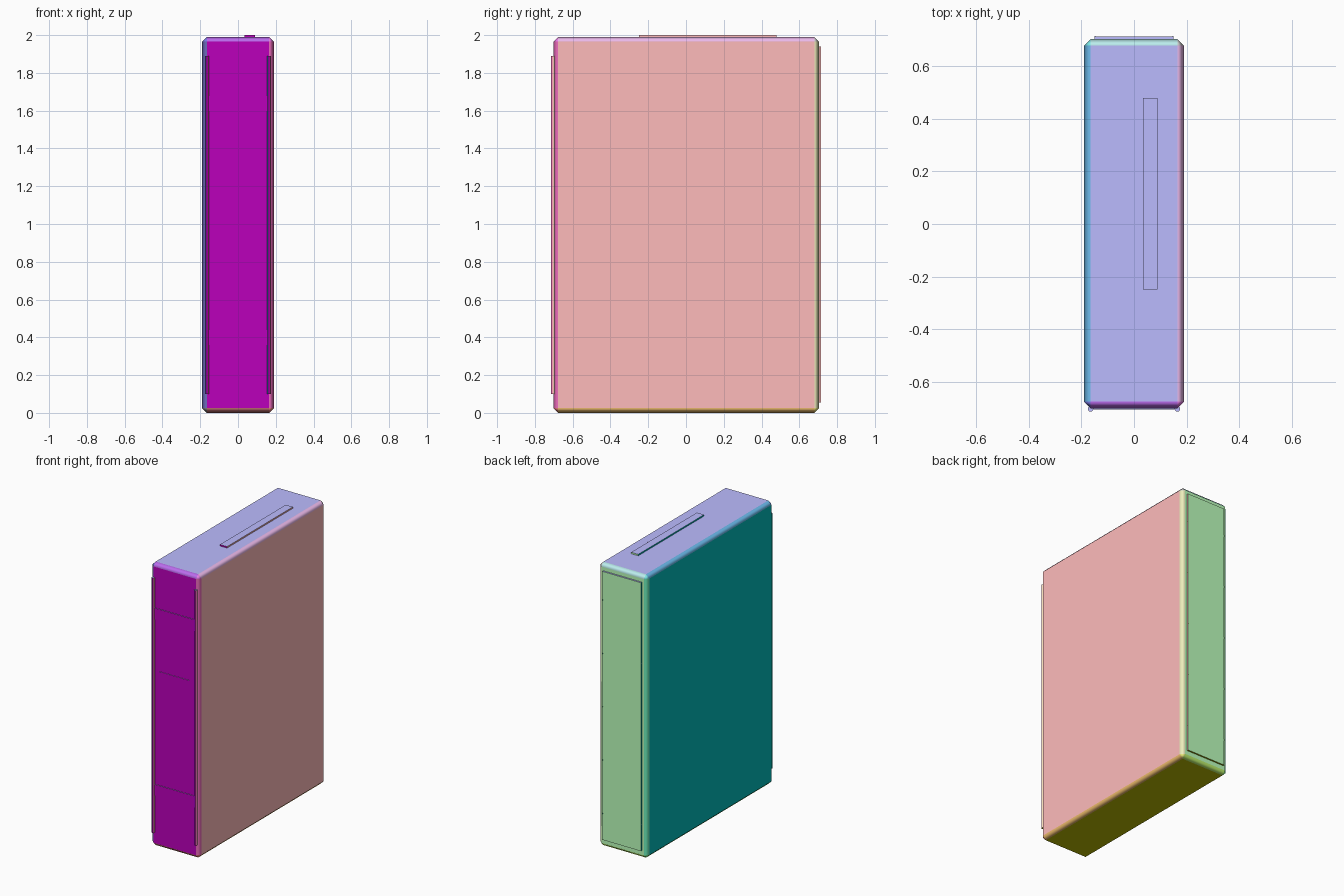
import bpy, bmesh

if "Cube" in bpy.data.objects:
    bpy.data.objects.remove(bpy.data.objects["Cube"])

def tint(n):
    # direction-based colour, shared between faces pointing the same way
    q = [round(c, 1) + 0.0 for c in n]
    name = "tint_%.1f_%.1f_%.1f" % tuple(q)
    m = bpy.data.materials.get(name)
    if not m:
        m = bpy.data.materials.new(name)
        m.diffuse_color = [max(0, min(1, c * 0.5 + 0.5)) for c in q] + [1]
        m.use_nodes = True
        m.node_tree.nodes["Principled BSDF"].inputs["Base Color"].default_value = m.diffuse_color
    return m

def finish(name, bm, smooth=False):
    bmesh.ops.recalc_face_normals(bm, faces=bm.faces)
    me = bpy.data.meshes.new(name)
    for f in bm.faces:
        f.normal_update()
        m = tint(f.normal)
        if m.name not in me.materials:
            me.materials.append(m)
        f.material_index = me.materials.find(m.name)
        f.smooth = smooth
    bm.to_mesh(me)
    bm.free()
    ob = bpy.data.objects.new(name, me)
    bpy.context.collection.objects.link(ob)
    return ob

def box(name, x0, x1, y0, y1, z0, z1, bevel=0):
    bm = bmesh.new()
    bmesh.ops.create_cube(bm, size=1)
    for v in bm.verts:
        v.co = (x1 if v.co.x > 0 else x0,
                y1 if v.co.y > 0 else y0,
                z1 if v.co.z > 0 else z0)
    if bevel:
        bmesh.ops.bevel(bm, geom=bm.edges[:], offset=bevel, segments=1,
                        affect='EDGES', profile=0.5)
    return finish(name, bm, smooth=bool(bevel))

# chamfered main body
body = box("body", -0.19, 0.19, -0.702, 0.704, 0, 1.99, 0.025)
mod = body.modifiers.new("weighted_normals", 'WEIGHTED_NORMAL')
mod.weight = 100

# thin inlay strip on the top
box("top_strip", 0.035, 0.09, -0.25, 0.48, 1.985, 2.0)

# bands and label plate on the front
for name, z0, z1 in (("upper_band", 1.597, 1.678), ("lower_band", 0.36, 0.44)):
    box(name, -0.16, 0.16, -0.706, -0.69, z0, z1)
box("label_plate", -0.115, 0.115, -0.705, -0.69, 0.953, 1.24)

# upright rods along the front edges
for side, name in ((-1, "left_rod"), (1, "right_rod")):
    bm = bmesh.new()
    bmesh.ops.create_cone(bm, cap_ends=True, segments=12, radius1=0.0105,
                          radius2=0.0105, depth=1.79)
    bmesh.ops.translate(bm, verts=bm.verts, vec=(side * 0.165, -0.7045, 0.995))
    rod = finish(name, bm, smooth=True)
    bpy.context.view_layer.objects.active = rod
    rod.select_set(True)
    bpy.ops.object.shade_smooth_by_angle()
    rod.select_set(False)

# raised panel on the back with small seams on its sides
box("back_panel", -0.15, 0.15, 0.695, 0.715, 0.055, 1.94)
for i in range(5):
    z = 0.24 + i * 0.375
    for s in (-1, 1):
        a, b = sorted((s * 0.146, s * 0.151))
        box("panel_seam", a, b, 0.70, 0.7155, z - 0.003, z + 0.003)
